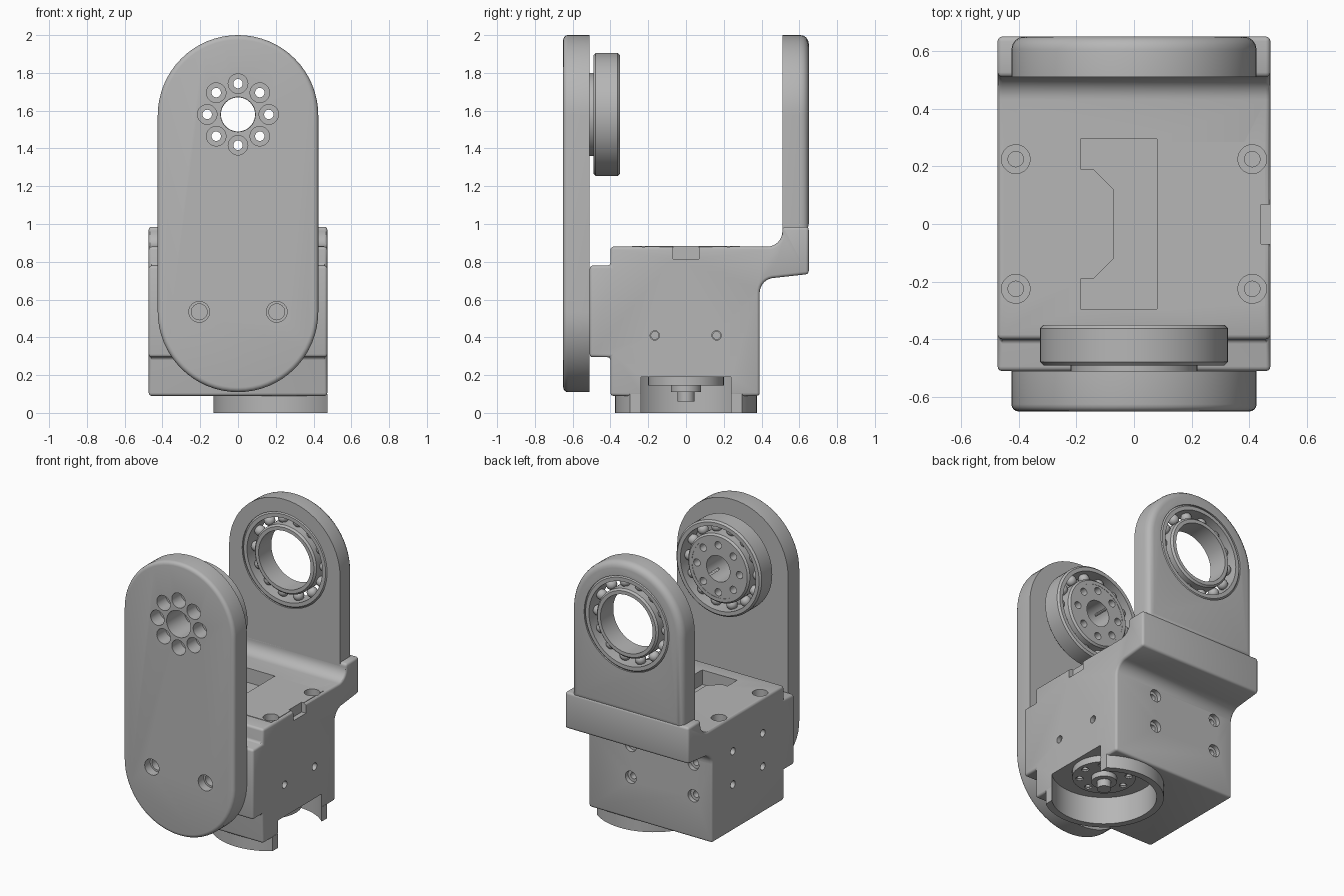
import bpy, bmesh
from math import cos, sin, pi, radians
from mathutils import Vector, Matrix

if "Cube" in bpy.data.objects:
    bpy.data.objects.remove(bpy.data.objects["Cube"])

grey = bpy.data.materials.new("plain_grey")
grey.use_nodes = True
colour = (0.47, 0.47, 0.47, 1)
grey.diffuse_color = colour
grey.node_tree.nodes["Principled BSDF"].inputs["Base Color"].default_value = colour

AXIS_Z = 1.58          # height of the joint axis
OUT_X, OUT_R = 0.245, 0.375   # output socket centre and radius


def finish(bm, name):
    bmesh.ops.recalc_face_normals(bm, faces=bm.faces[:])
    mesh = bpy.data.meshes.new(name)
    bm.to_mesh(mesh)
    bm.free()
    mesh.materials.append(grey)
    ob = bpy.data.objects.new(name, mesh)
    bpy.context.scene.collection.objects.link(ob)
    return ob


def arc(cx, cy, r, a0, a1, n=8):
    angles = [radians(a0 + (a1 - a0) * i / n) for i in range(n + 1)]
    return [(cx + r * cos(a), cy + r * sin(a)) for a in angles]


def prism(name, pts, axis, lo, hi, bevel_at=None, width=0.03):
    """Extrude an outline along an axis, optionally rounding one rim."""
    place = {"x": lambda u, v, h: (h, u, v), "y": lambda u, v, h: (u, h, v),
             "z": lambda u, v, h: (u, v, h)}[axis]
    bm = bmesh.new()
    a, b = [[bm.verts.new(place(u, v, h)) for u, v in pts] for h in (lo, hi)]
    bm.faces.new(a)
    bm.faces.new(b)
    for i in range(len(pts)):
        j = (i + 1) % len(pts)
        bm.faces.new((a[i], a[j], b[j], b[i]))
    bmesh.ops.recalc_face_normals(bm, faces=bm.faces[:])
    if bevel_at is not None:
        rim = [e for e in bm.edges if all(abs(v.co.y - bevel_at) < 1e-5 for v in e.verts)]
        bmesh.ops.bevel(bm, geom=rim, offset=width, segments=4, profile=0.5, affect='EDGES')
    return finish(bm, name)


def box(name, x, y, z):
    return prism(name, [(x[0], y[0]), (x[1], y[0]), (x[1], y[1]), (x[0], y[1])], "z", *z)


def lathe(name, profile, loc, axis=(0, 0, 1), n=48):
    """Revolve (radius, height) points; a profile off the axis makes a ring."""
    bm = bmesh.new()
    rot = Vector(axis).to_track_quat('Z', 'Y').to_matrix()
    rings = []
    for r, h in profile:
        rings.append([bm.verts.new(rot @ Vector((r * cos(2 * pi * i / n), r * sin(2 * pi * i / n), h))
                                   + Vector(loc)) for i in range(n)])
    pairs = list(zip(rings, rings[1:]))
    if profile[0][0] > 0:
        pairs.append((rings[-1], rings[0]))
    for a, b in pairs:
        for i in range(n):
            j = (i + 1) % n
            bm.faces.new((a[i], a[j], b[j], b[i]))
    bmesh.ops.remove_doubles(bm, verts=bm.verts[:], dist=1e-5)
    return finish(bm, name)


def apply_all(ob):
    deps = bpy.context.evaluated_depsgraph_get()
    mesh = bpy.data.meshes.new_from_object(ob.evaluated_get(deps))
    ob.modifiers.clear()
    ob.data = mesh


def cut(ob, cutter):
    mod = ob.modifiers.new("cut", 'BOOLEAN')
    mod.object, mod.operation, mod.solver = cutter, 'DIFFERENCE', 'EXACT'
    apply_all(ob)
    bpy.data.objects.remove(cutter)


def drill(ob, loc, axis, wide, step, narrow, depth, n=20):
    """Stepped hole going from loc along axis."""
    cut(ob, lathe("hole_cutter", [(0, -0.02), (wide, -0.02), (wide, step), (narrow, step),
                                  (narrow, depth), (0, depth)], loc, axis, n))


def tube(name, r0, r1, h0, h1, loc, axis, n=48):
    return lathe(name, [(r0, h0), (r1, h0), (r1, h1), (r0, h1)], loc, axis, n)


def bearing(name, y):
    """Two races with a ring of balls, 0.14 wide starting at y."""
    loc, axis = (0, y, AXIS_Z), (0, 1, 0)
    c = 0.012
    for part, r0, r1 in (("outer_race", 0.288, 0.326), ("inner_race", 0.2, 0.236)):
        lathe(name + part, [(r0, 0), (r1 - c, 0), (r1, c), (r1, 0.14 - c), (r1 - c, 0.14), (r0, 0.14)],
              loc, axis, 64)
    bm = bmesh.new()
    for i in range(14):
        a = 2 * pi * i / 14
        at = Matrix.Translation((0.262 * cos(a), y + 0.07, AXIS_Z + 0.262 * sin(a)))
        bmesh.ops.create_uvsphere(bm, u_segments=16, v_segments=10, radius=0.036, matrix=at)
    finish(bm, name + "balls")


# Main housing: side outline with front pad and rear shelf, rounded edges
side = [(-0.51, 0.295), (-0.51, 0.78), (-0.4, 0.78), (-0.4, 0.88)]
side += arc(0.43, 0.96, 0.08, -90, 0)
side += [(0.51, 0.985), (0.65, 0.985), (0.65, 0.735)]
side += arc(0.47, 0.635, 0.08, 90, 180)
side += [(0.39, 0.09), (-0.4, 0.09), (-0.4, 0.295)]
body = prism("housing", side, "x", -0.473, 0.473)
bev = body.modifiers.new("round", 'BEVEL')
bev.width, bev.segments, bev.limit_method = 0.016, 3, 'ANGLE'
bev.angle_limit, bev.use_clamp_overlap = radians(40), False
apply_all(body)

# Top pocket and side notch
half = [(0.08, 0.295), (-0.185, 0.295), (-0.185, 0.19), (-0.14, 0.19), (-0.07, 0.12)]
cut(body, prism("pocket_cutter", half + [(x, -y) for x, y in reversed(half)], "z", 0.78, 0.95))
cut(body, box("notch_cutter", (0.44, 0.55), (-0.07, 0.068), (0.815, 0.95)))

# Output socket under the housing
cut(body, lathe("socket_cutter", [(0, -0.1), (0.33, -0.1), (0.33, 0.19), (0, 0.19)], (OUT_X, 0, 0), n=64))

# Screw holes in the housing
for sx in (-1, 1):
    for sy in (-1, 1):
        drill(body, (0.41 * sx, 0.225 * sy, 0.88), (0, 0, -1), 0.05, 0.05, 0.027, 0.2)
for y in (-0.165, 0.162):
    drill(body, (0.473, y, 0.41), (-1, 0, 0), 0.025, 0.03, 0.02, 0.06)
    for z in (0.41, 0.64):
        drill(body, (-0.473, y, z), (1, 0, 0), 0.025, 0.03, 0.02, 0.06)
for x in (0.15, -0.33):
    for z in (0.38, 0.6):
        drill(body, (x, 0.39, z), (0, -1, 0), 0.042, 0.03, 0.022, 0.1)

# Thin cover on top of the housing
box("top_cover", (0.08, 0.455), (-0.285, 0.285), (0.87, 0.883))
cover = bpy.data.objects["top_cover"]
cut(cover, box("cover_notch_cutter", (0.44, 0.6), (-0.07, 0.068), (0.8, 0.95)))
for sy in (-1, 1):
    cut(cover, lathe("cover_hole_cutter", [(0, 0.8), (0.05, 0.8), (0.05, 0.95), (0, 0.95)],
                     (0.41, 0.225 * sy, 0), n=20))

# Socket collar, cut flush with the housing side
collar = tube("socket_collar", 0.33, OUT_R, 0, 0.1, (OUT_X, 0, 0), (0, 0, 1), 64)
cut(collar, box("collar_cutter", (0.473, 1), (-1, 1), (-0.5, 0.5)))

# Output disc with stepped shaft
horn = lathe("output_disc", [(0, 0.06), (0.045, 0.06), (0.045, 0.11), (0.08, 0.11), (0.08, 0.145),
                             (0.2, 0.145), (0.2, 0.195), (0, 0.195)], (OUT_X, 0, 0))
for i in range(8):
    a = pi * i / 4
    drill(horn, (OUT_X + 0.155 * cos(a), 0.155 * sin(a), 0.145), (0, 0, 1), 0.024, 0.01, 0.02, 0.04, 12)

# Front plate
outline = arc(0, AXIS_Z - 0.005, 0.425, 0, 180, 32) + arc(0, 0.535, 0.425, 180, 360, 32)
plate = prism("front_plate", outline, "y", -0.65, -0.51, -0.65, 0.025)
hub = lathe("hub", [(0, 0), (0.22, 0), (0.22, 0.022), (0.201, 0.022), (0.201, 0.158), (0, 0.158)],
            (0, -0.51, AXIS_Z), (0, 1, 0))
for ob in (plate, hub):
    drill(ob, (0, -0.66, AXIS_Z), (0, 1, 0), 0.092, 0.2, 0.09, 0.4, 40)
    for i in range(8):
        a = pi * i / 4
        drill(ob, (0.163 * cos(a), -0.65, AXIS_Z + 0.163 * sin(a)), (0, 1, 0), 0.052, 0.1, 0.025, 0.4)
for sx in (-1, 1):
    drill(plate, (0.205 * sx, -0.65, 0.535), (0, 1, 0), 0.055, 0.06, 0.042, 0.13, 24)
bearing("front_", -0.49)

# Rear arm with its bearing seat
outline = arc(0, AXIS_Z - 0.005, 0.425, 0, 180, 32) + [(-0.425, 0.955), (0.425, 0.955)]
arm = prism("rear_arm", outline, "y", 0.51, 0.65, 0.65, 0.045)
cut(arm, lathe("seat_cutter", [(0, 0.3), (0.325, 0.3), (0.325, 0.9), (0, 0.9)],
               (0, 0, AXIS_Z), (0, 1, 0), 64))
bearing("rear_", 0.51)

# Smooth curved faces, keep edges crisp
bpy.ops.object.select_all(action='DESELECT')
for ob in bpy.context.scene.objects:
    if ob.type == 'MESH':
        ob.select_set(True)
        bpy.context.view_layer.objects.active = ob
bpy.ops.object.shade_smooth_by_angle(angle=radians(30))
